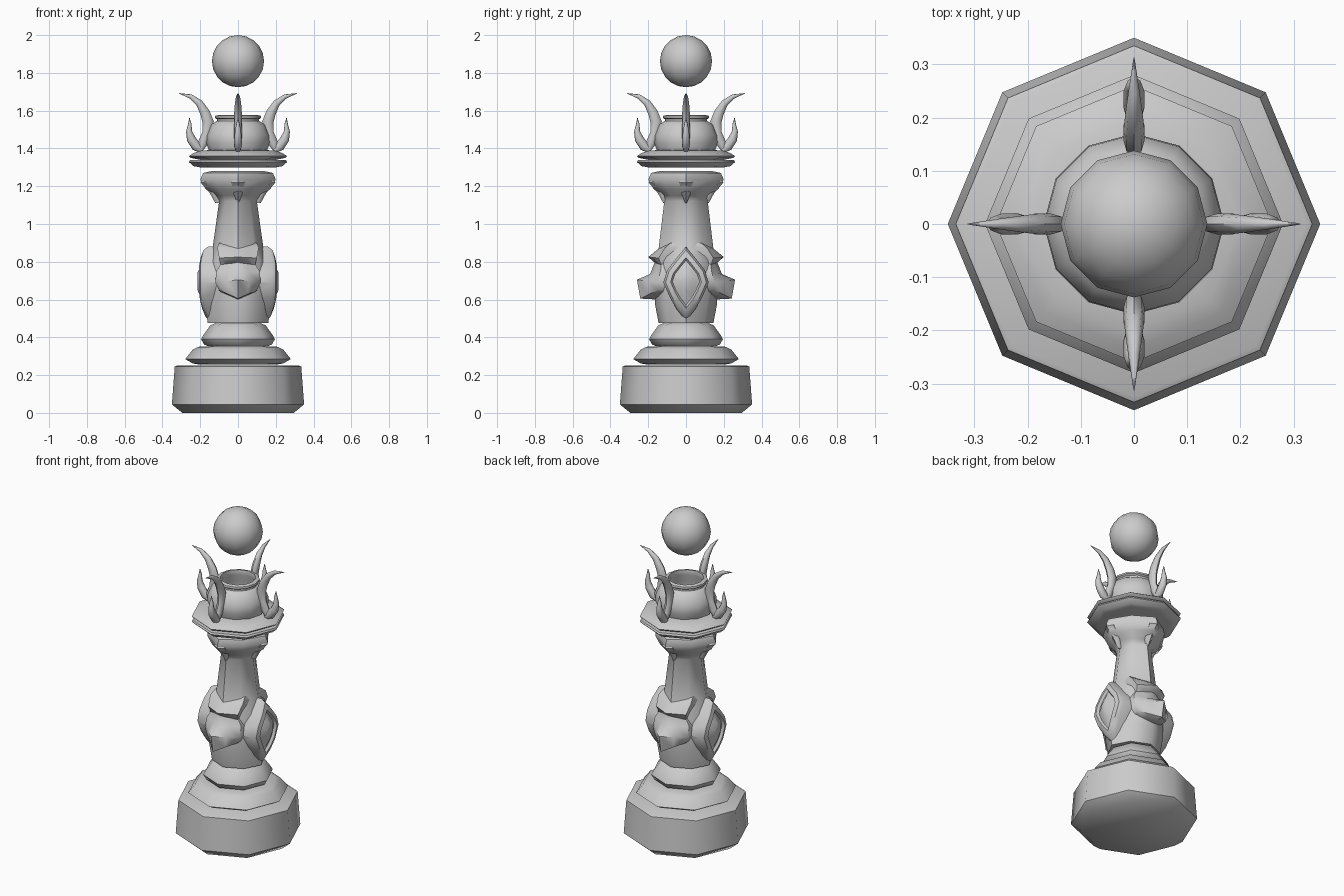
import bpy, bmesh, math
from mathutils import Matrix, Vector

old = bpy.data.objects.get("Cube")
if old:
    bpy.data.objects.remove(old, do_unlink=True)

stone = bpy.data.materials.new("grey_stone")
stone.use_nodes = True
stone.diffuse_color = (0.6, 0.6, 0.6, 1)
stone.node_tree.nodes["Principled BSDF"].inputs["Base Color"].default_value = (0.6, 0.6, 0.6, 1)


def finish(name, bm, angle=50):
    """Turn a bmesh into a shaded object."""
    bmesh.ops.recalc_face_normals(bm, faces=bm.faces)
    mesh = bpy.data.meshes.new(name)
    bm.to_mesh(mesh)
    bm.free()
    mesh.materials.append(stone)
    obj = bpy.data.objects.new(name, mesh)
    bpy.context.collection.objects.link(obj)
    bpy.ops.object.select_all(action='DESELECT')
    obj.select_set(True)
    bpy.context.view_layer.objects.active = obj
    bpy.ops.object.shade_smooth_by_angle(angle=math.radians(angle))
    return obj


def loft(name, rings, turn=0, cap=True, angle=50):
    """Skin closed rings of points, rotated about the vertical axis."""
    bm = bmesh.new()
    rows = [[bm.verts.new(p) for p in ring] for ring in rings]
    n = len(rows[0])
    for a, b in zip(rows, rows[1:]):
        for i in range(n):
            j = (i + 1) % n
            bm.faces.new((a[i], a[j], b[j], b[i]))
    if cap:
        bm.faces.new(rows[0])
        bm.faces.new(rows[-1])
    bm.transform(Matrix.Rotation(turn, 4, 'Z'))
    return finish(name, bm, angle)


def ring(rx, ry, z, n=8, diagonal=1.0):
    """Horizontal ring with corners on the axes; diagonal scales every other corner."""
    pts = []
    for i in range(n):
        a = math.tau * i / n
        k = diagonal if i % 2 else 1.0
        pts.append((rx * k * math.cos(a), ry * k * math.sin(a), z))
    return pts


def turned(name, profile, n=8, cap=True):
    return loft(name, [ring(r, r, z, n) for r, z in profile], cap=cap)


# Stepped octagonal foot
turned("base", [(0.295, 0), (0.35, 0.045), (0.335, 0.245), (0.325, 0.25)])
turned("lower_collar", [(0.2, 0.255), (0.24, 0.262), (0.28, 0.285), (0.24, 0.335),
                        (0.21, 0.35), (0.15, 0.352)])
turned("upper_collar", [(0.15, 0.35), (0.18, 0.362), (0.195, 0.39), (0.185, 0.41),
                        (0.145, 0.465), (0.11, 0.478)])

# Column shaft with flared, pronged capital
shaft = [(0.16, 0.145, 0.475, 0.95), (0.175, 0.165, 0.58, 0.95), (0.165, 0.165, 0.8, 0.95),
         (0.135, 0.145, 0.87, 0.9), (0.1, 0.115, 1.12, 0.9), (0.125, 0.125, 1.15, 0.88),
         (0.172, 0.172, 1.185, 0.86), (0.2, 0.2, 1.235, 0.86), (0.185, 0.185, 1.27, 0.88),
         (0.14, 0.14, 1.28, 0.95)]
loft("column", [ring(rx, ry, z, 8, d) for rx, ry, z, d in shaft])
for k in range(4):
    # Small pointed tongue under each capital corner
    loft("capital_tongue", [[(r, -w, z), (r + 0.02, 0, z), (r, w, z), (0.05, 0, z)]
                            for r, w, z in [(0.1, 0.004, 1.11), (0.13, 0.025, 1.165),
                                            (0.178, 0.035, 1.22), (0.165, 0.01, 1.265)]],
         turn=k * math.pi / 2)


# Folded beak plates, front and back: (ridge y, ridge z, half width, side y, side z)
def ridge_row(y, z, w, side_y, side_z):
    return [(-w, 0, side_z), (-w, -side_y, side_z), (-w / 2, -(y + side_y) / 2, (z + side_z) / 2),
            (0, -y, z), (w / 2, -(y + side_y) / 2, (z + side_z) / 2),
            (w, -side_y, side_z), (w, 0, side_z)]


collar_rows = [(0.12, 0.885, 0.1, 0.08, 0.9), (0.145, 0.87, 0.11, 0.11, 0.875),
               (0.2, 0.825, 0.1, 0.145, 0.82), (0.165, 0.795, 0.09, 0.13, 0.78)]
beak_rows = [(0.165, 0.8, 0.09, 0.13, 0.79), (0.19, 0.735, 0.115, 0.135, 0.75),
             (0.26, 0.705, 0.12, 0.15, 0.69), (0.242, 0.605, 0.1, 0.15, 0.65),
             (0.15, 0.6, 0.09, 0.13, 0.64)]
for side, turn in (("front", 0), ("back", math.pi)):
    loft(side + "_brow", [ridge_row(*r) for r in collar_rows], turn)
    loft(side + "_beak", [ridge_row(*r) for r in beak_rows], turn)


# Leaf medallions on both sides, as nested outlines at different depths
def leaf(scale, depth):
    half = [(0, 0.88), (0.05, 0.82), (0.1, 0.755), (0.12, 0.69), (0.085, 0.61), (0.05, 0.55)]
    outline = half + [(0, 0.485)] + [(-y, z) for y, z in reversed(half[1:])]
    pts = []
    for y, z in outline:
        y, z = y * scale, 0.7 + (z - 0.7) * scale
        pts.append((depth - 1.1 * (z - 0.7) ** 2 - 1.2 * y * y, y, z))
    return pts


for side, turn in (("left", 0), ("right", math.pi)):
    loft(side + "_medallion", [leaf(s, d) for s, d in
                               [(1, 0.08), (1, 0.195), (0.9, 0.212), (0.68, 0.214), (0.6, 0.198),
                                (0.5, 0.2), (0.25, 0.216)]], turn, angle=40)

# Crown: two thin plates and an open bowl
turned("crown_lower_plate", [(0.2, 1.3), (0.235, 1.306), (0.26, 1.328), (0.255, 1.338), (0.2, 1.34)])
turned("crown_upper_plate", [(0.2, 1.34), (0.25, 1.35), (0.26, 1.36), (0.235, 1.375),
                             (0.2, 1.388), (0.14, 1.392)])
turned("crown_bowl", [(0.15, 1.38), (0.17, 1.43), (0.168, 1.47), (0.145, 1.525), (0.112, 1.545),
                      (0.112, 1.555), (0.122, 1.562), (0.12, 1.573), (0.1, 1.578),
                      (0.095, 1.55), (0.125, 1.5), (0.12, 1.42)], n=12)


# Tapered horns and thorns: (radius, height, half thickness)
def spike(name, path, width, turn):
    pts = [Vector((r, 0, z)) for r, z, t in path]
    top = max(t for r, z, t in path)
    rings = []
    for i, (r, z, t) in enumerate(path):
        along = (pts[min(i + 1, len(pts) - 1)] - pts[max(i - 1, 0)]).normalized()
        normal = Vector((along.z, 0, -along.x))
        w = width * min(1, 1.3 * t / top)
        rings.append([pts[i] + normal * t * math.cos(a) + Vector((0, w * math.sin(a), 0))
                      for a in (math.tau * k / 8 for k in range(8))])
    loft(name, rings, turn)


horn = [(0.205, 1.38, 0.01), (0.185, 1.43, 0.026), (0.165, 1.48, 0.025), (0.158, 1.54, 0.03),
        (0.175, 1.59, 0.026), (0.205, 1.64, 0.019), (0.25, 1.675, 0.012), (0.313, 1.692, 0.001)]
thorn = [(0.19, 1.385, 0.012), (0.22, 1.41, 0.026), (0.248, 1.45, 0.024), (0.259, 1.49, 0.016),
         (0.255, 1.53, 0.009), (0.257, 1.562, 0.001)]
for k in range(4):
    spike("crown_horn", horn, 0.02, k * math.pi / 2)
    spike("crown_thorn", thorn, 0.02, k * math.pi / 2)

# Floating orb
orb = bmesh.new()
bmesh.ops.create_uvsphere(orb, u_segments=12, v_segments=10, radius=0.138,
                          matrix=Matrix.Translation((0, 0, 1.862)))
finish("orb", orb)
